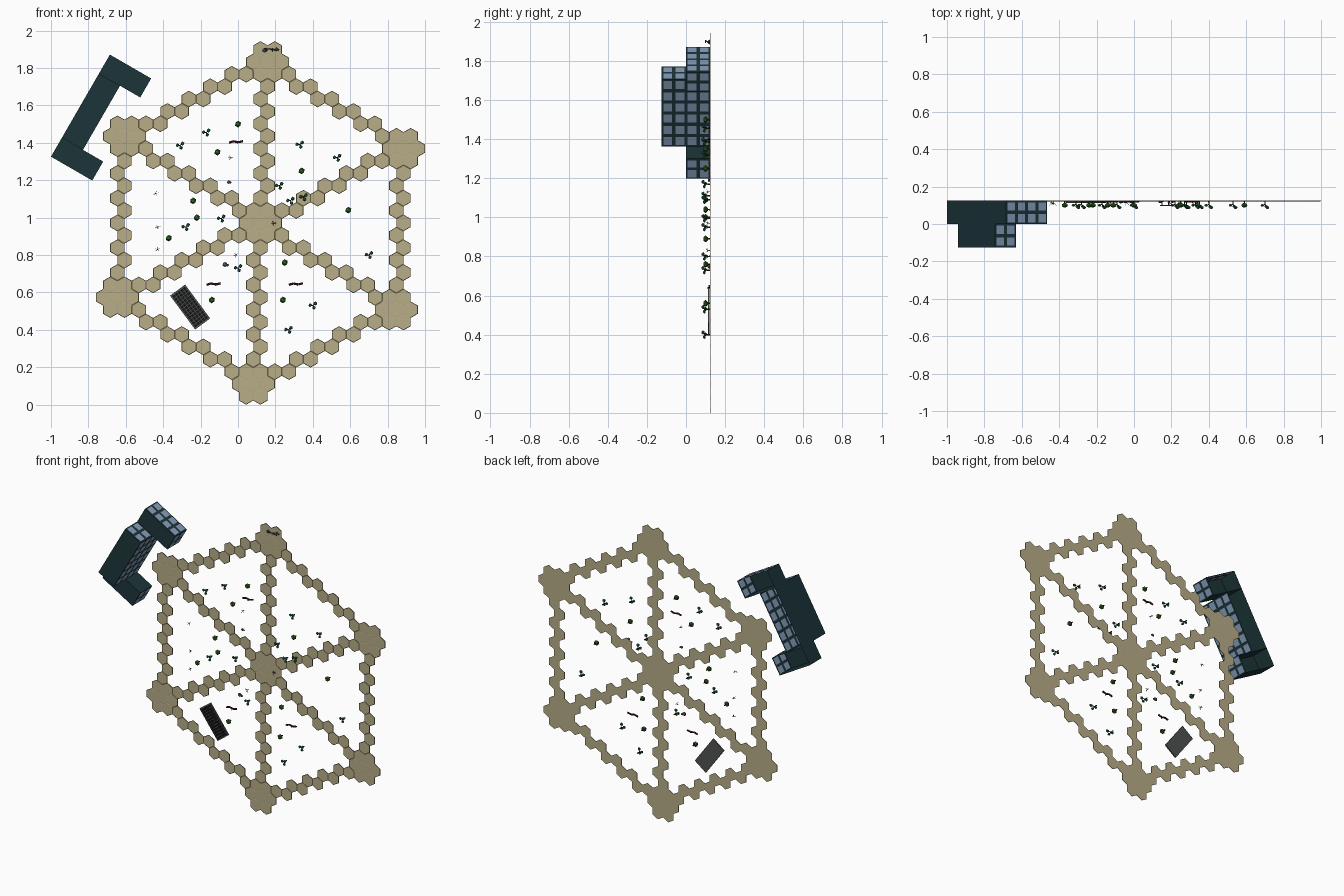
import bpy, bmesh, math, random
from mathutils import Vector, Matrix

if "Cube" in bpy.data.objects:
    bpy.data.objects.remove(bpy.data.objects["Cube"])

random.seed(4)
BACK = 0.125                                   # plane the whole layout sits on
CX, CZ, D = 0.12, 0.9716, 0.0765               # lattice centre and tile spacing


def mat(name, *rgb):
    m = bpy.data.materials.new(name)
    m.diffuse_color = (*rgb, 1)
    m.use_nodes = True
    m.node_tree.nodes["Principled BSDF"].inputs["Base Color"].default_value = m.diffuse_color
    return m


SAND = mat("sand", 0.48, 0.42, 0.25)
EDGE = mat("tile_edge", 0.13, 0.11, 0.06)
WALL = mat("dark_wall", 0.012, 0.035, 0.042)
GLASS = mat("window", 0.24, 0.34, 0.50)
BLACK = mat("black", 0.008, 0.008, 0.008)
GREY = mat("grey", 0.08, 0.085, 0.085)
LEAF = mat("leaf", 0.03, 0.13, 0.015)
PINE = mat("pine", 0.015, 0.14, 0.05)
BARK = mat("bark", 0.035, 0.02, 0.012)
LOG = mat("log", 0.07, 0.012, 0.01)
STONE = mat("stone", 0.09, 0.09, 0.09)


def finish(name, bm, mats, normals=True):
    if normals:
        bmesh.ops.recalc_face_normals(bm, faces=bm.faces)
    me = bpy.data.meshes.new(name)
    bm.to_mesh(me)
    bm.free()
    for m in mats:
        me.materials.append(m)
    ob = bpy.data.objects.new(name, me)
    bpy.context.collection.objects.link(ob)
    return ob


def face(bm, pts, mi=0):
    bm.faces.new([bm.verts.new(p) for p in pts]).material_index = mi


def paint(geom, mi):
    for f in {f for v in geom["verts"] for f in v.link_faces}:
        f.material_index = mi


def stick(bm, a, b, r1, r2, mi=0, seg=6):
    a, b = Vector(a), Vector(b)
    m = Matrix.Translation((a + b) / 2) @ (b - a).to_track_quat('Z', 'Y').to_matrix().to_4x4()
    paint(bmesh.ops.create_cone(bm, cap_ends=True, segments=seg, radius1=r1, radius2=r2,
                                depth=(b - a).length, matrix=m), mi)


def ball(bm, c, r, mi=0, squash=1.0, sub=1):
    m = Matrix.Translation(c) @ Matrix.Diagonal((r, r * squash, r, 1))
    paint(bmesh.ops.create_icosphere(bm, subdivisions=sub, radius=1, matrix=m), mi)


# hexagon tile paths: flowers at the corners and centre, zigzag rows between them
DIRS = [(1, 0), (0, 1), (-1, 1), (-1, 0), (0, -1), (1, -1)]
corners = [(-6, 13)]
for k in range(5):
    i, j = corners[-1]
    corners.append((-j, i + j))


def row(start, k):
    out, p = [], start
    for n in range(13):
        d = DIRS[(1 + k + n % 2) % 6]
        p = (p[0] + d[0], p[1] + d[1])
        out.append(p)
    return out


tiles, flower = set(), {}
for c in corners + [(0, 0)]:
    for d in DIRS + [(0, 0)]:
        flower[(c[0] + d[0], c[1] + d[1])] = c
for k in range(6):
    tiles.update(row((0, 0), k))
    tiles.update(row(corners[k], k + 2))
tiles.update(flower)

bm = bmesh.new()
R = D / math.sqrt(3)
for t in sorted(tiles):
    x, z = CX + D * (t[0] + t[1] / 2), CZ + D * t[1] * math.sqrt(3) / 2

    def ring(r, y):
        return [(x + r * math.cos(math.radians(60 * n - 30)), y,
                 z + r * math.sin(math.radians(60 * n - 30))) for n in range(6)]
    top, rim, base = ring(R * 0.9, 0.1215), ring(R, 0.1222), ring(R, BACK)
    face(bm, top)
    face(bm, base[::-1])
    for n in range(6):
        m = (n + 1) % 6
        nb = (t[0] + DIRS[n][0], t[1] + DIRS[n][1])
        same = t in flower and flower.get(nb) == flower[t]
        face(bm, [rim[n], rim[m], top[m], top[n]], 0 if same else 1)
        if nb not in tiles:
            face(bm, [base[n], base[m], rim[m], rim[n]])
bmesh.ops.remove_doubles(bm, verts=bm.verts, dist=1e-5)
finish("hex_tile_paths", bm, [SAND, EDGE])

# C-shaped tower block, leaning 60 degrees in the layout plane, open at its back
U, V = Vector((0.5, 0, 0.866)), Vector((0.866, 0, -0.5))
ORIGIN = Vector((-1, 0, 1.326))


def bp(u, v, y):
    return ORIGIN + U * u + V * v + Vector((0, y, 0))


def block(name, u0, u1, v1, y0):
    bm = bmesh.new()
    c = [(u0, 0), (u1, 0), (u1, v1), (u0, v1)]
    face(bm, [bp(u, v, y0) for u, v in c])
    for n in range(4):
        a, b = c[n], c[(n + 1) % 4]
        face(bm, [bp(*a, y0), bp(*b, y0), bp(*b, BACK), bp(*a, BACK)])
    bmesh.ops.remove_doubles(bm, verts=bm.verts, dist=1e-5)
    finish(name, bm, [WALL])


def windows(name, a, b, cols, y0, rows, out):
    bm = bmesh.new()
    a, b = Vector(a), Vector(b)
    h = (BACK - y0) / rows
    for s in (0.0015, -0.0015):               # panes show on both sides of the wall
        o = Vector(out) * s
        for i in range(cols):
            for r in range(rows):
                p, q = a.lerp(b, (i + .14) / cols) + o, a.lerp(b, (i + .86) / cols) + o
                ya, yb = y0 + h * (r + .14), y0 + h * (r + .86)
                face(bm, [bp(*p, ya), bp(*q, ya), bp(*q, yb), bp(*p, yb)])
    finish(name, bm, [GLASS])


W, L, B, T = 0.117, 0.63, 0.13, 0.255
block("lower_wing", 0, W, T, 0)
block("upper_wing", L - W, L, T, 0)
block("tall_body", W, L - W, B, -BACK)
windows("lower_wing_end_windows", (0, T), (W, T), 2, 0, 2, (0, 1))
windows("upper_wing_end_windows", (L - W, T), (L, T), 2, 0, 2, (0, 1))
windows("upper_wing_side_windows", (L, 0), (L, T), 4, 0, 2, (1, 0))
windows("body_inner_windows", (W, B), (L - W, B), 6, -BACK, 4, (0, 1))
bm_top = (L - W, 0), (L - W, B)
BACK_KEEP, BACK = BACK, 0.0                    # body end wall only shows above the wing
windows("body_end_windows", *bm_top, 2, -BACK_KEEP, 2, (1, 0))
BACK = BACK_KEEP

# dark panel with a grid of cells
bm = bmesh.new()
M = Matrix.Translation((-0.256, 0.118, 0.522)) @ Matrix.Rotation(math.radians(53.5), 4, 'Y')


def slab(cx, cz, sx, sz, y, t, mi):
    m = M @ Matrix.Translation((cx, y, cz)) @ Matrix.Diagonal((sx, t, sz, 1))
    paint(bmesh.ops.create_cube(bm, size=1, matrix=m), mi)


slab(0, 0, 0.225, 0.1, 0, 0.005, 0)
for s in (-1, 1):
    slab(0, s * 0.047, 0.225, 0.006, -0.003, 0.006, 0)
    slab(s * 0.1095, 0, 0.006, 0.1, -0.003, 0.006, 0)
for i in range(12):
    for j in range(5):
        slab(-0.0968 + i * 0.0176, -0.0352 + j * 0.0176, 0.0145, 0.0145, -0.0035, 0.003, 1)
finish("cell_panel", bm, [GREY, BLACK])

# round trees
bm = bmesh.new()
for x, z in [(0, 1.50), (-.11, 1.35), (.34, 1.25), (-.24, 1.09), (-.22, 1.0), (-.37, .89),
             (.25, .76), (-.14, .56), (.24, .56), (.59, 1.04)]:
    stick(bm, (x, BACK, z), (x, 0.1, z), 0.004, 0.003, 0)
    ball(bm, (x, 0.1, z), 0.018, 1, 0.75)
finish("round_trees", bm, [BARK, LEAF])

# branching trees with three small crowns
bm = bmesh.new()
for x, z in [(-.31, 1.385), (-.17, 1.455), (.33, 1.39), (.53, 1.32), (.22, 1.17), (.28, 1.09),
             (.35, 1.11), (-.28, .95), (-.09, .995), (0, .73), (.70, .80), (.40, .53), (.27, .40)]:
    fork = (x, 0.105, z)
    stick(bm, (x, BACK, z), fork, 0.004, 0.003, 0)
    for dx, y, dz, r in [(0.013, 0.088, 0.011, 0.011), (-0.014, 0.1, 0.002, 0.010),
                         (0.006, 0.094, -0.012, 0.010)]:
        tip = (x + dx, y, z + dz)
        stick(bm, fork, tip, 0.003, 0.002, 0)
        ball(bm, tip, r, 1, 0.8)
finish("branching_trees", bm, [BARK, PINE])

# bare shrubs
bm = bmesh.new()
for x, z in [(-.44, 1.13), (-.43, .95), (-.43, .83), (-.01, .80), (.19, .97), (-.04, 1.32)]:
    stick(bm, (x, BACK, z), (x, 0.112, z), 0.002, 0.0015, seg=5)
    for n in range(5):
        a = n * 1.26 + random.random()
        stick(bm, (x, 0.114, z), (x + 0.016 * math.cos(a), 0.1 + 0.006 * (n % 3),
                                  z + 0.012 * math.sin(a)), 0.0015, 0.0006, seg=5)
finish("bare_shrubs", bm, [GREY])

# fallen logs
bm = bmesh.new()
for x, z in [(-.01, 1.405), (-.13, .645), (.31, .645)]:
    pts = [(-.038, -.004), (-.014, .003), (.012, -.002), (.037, .004)]
    for a, b in zip(pts, pts[1:]):
        stick(bm, (x + a[0], 0.119, z + a[1]), (x + b[0], 0.119, z + b[1]), 0.006, 0.006)
    stick(bm, (x, 0.119, z), (x + 0.008, 0.108, z - 0.008), 0.003, 0.002)
finish("fallen_logs", bm, [LOG])

# rocks
bm = bmesh.new()
for x, z, r in [(-.07, .75, .014), (-.05, 1.19, .010), (.14, 1.895, .011), (.205, 1.90, .010)]:
    ball(bm, (x, 0.118, z), r, 0, 0.6)
    ball(bm, (x + r, 0.120, z - r * .3), r * .6, 0, 0.7)
finish("rocks", bm, [STONE])

# small gate on the top cluster
bm = bmesh.new()
for x in (0.15, 0.185):
    stick(bm, (x, 0.122, 1.89), (x, 0.098, 1.905), 0.004, 0.003)
stick(bm, (0.14, 0.1, 1.905), (0.215, 0.1, 1.895), 0.003, 0.003)
finish("small_gate", bm, [GREY])
